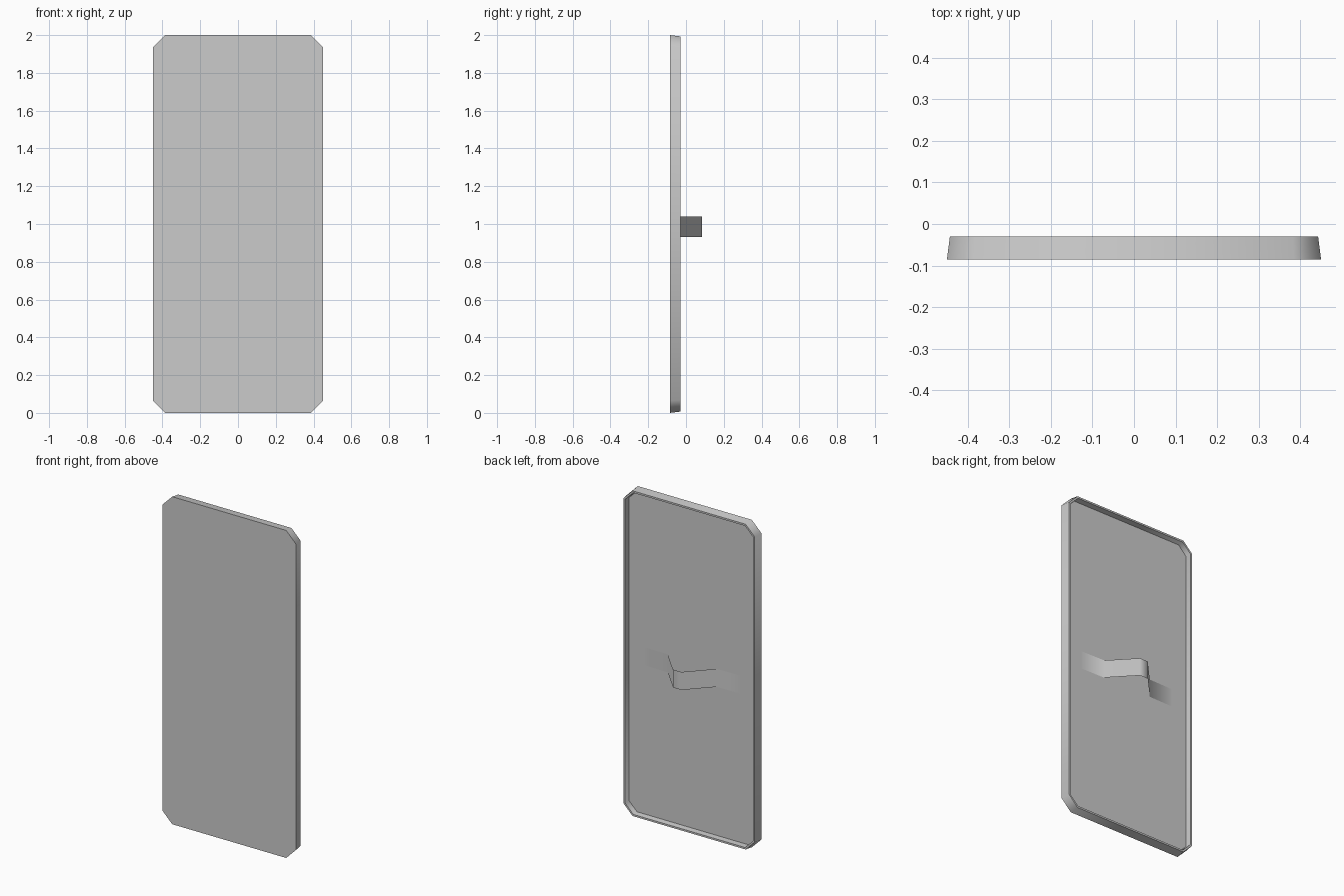
import bpy
import math

if "Cube" in bpy.data.objects:
    bpy.data.objects.remove(bpy.data.objects["Cube"])

HALF_W, HALF_H, CORNER = 0.45, 1.0, 0.065


def outline(inset, y):
    """Rectangle with cut corners, shrunk evenly by inset, at depth y."""
    w, h = HALF_W - inset, HALF_H - inset
    c = CORNER - 0.586 * inset
    quarter = [(w, h - c), (w - c, h)]
    right_left = quarter + [(-x, z) for x, z in reversed(quarter)]
    full = right_left + [(-x, -z) for x, z in right_left]
    return [(x, y, z + HALF_H) for x, z in full]


def make(name, verts, faces, angle):
    mesh = bpy.data.meshes.new(name)
    mesh.from_pydata(verts, [], faces)
    mesh.validate()
    mesh.shade_smooth()
    mesh.set_sharp_from_angle(angle=math.radians(angle))
    obj = bpy.data.objects.new(name, mesh)
    bpy.context.collection.objects.link(obj)
    return obj


# Shield plate: front face, tapered outer wall, thin rim, inner wall, recessed back
PANEL_Y = -0.065
rings = [(0.0, -0.085), (0.007, -0.03), (0.018, -0.03), (0.021, PANEL_Y)]
verts = [p for inset, y in rings for p in outline(inset, y)]
n = 8
faces = [tuple(range(n))]
for r in range(len(rings) - 1):
    for i in range(n):
        j = (i + 1) % n
        a, b = r * n, (r + 1) * n
        faces.append((a + j, a + i, b + i, b + j))
last = (len(rings) - 1) * n
faces.append(tuple(reversed(range(last, last + n))))
make("shield_plate", verts, faces, 50)

# Handle: thin bent strap standing off the back panel
half = [(0.325, PANEL_Y + 0.001), (0.165, PANEL_Y + 0.004), (0.028, 0.085)]
path = half + [(-x, y) for x, y in reversed(half)]
verts = [(x, y, z) for x, y in path for z in (0.93, 1.04)]
faces = [(2 * i, 2 * i + 2, 2 * i + 3, 2 * i + 1) for i in range(len(path) - 1)]
handle = make("handle_strap", verts, faces, 60)

# Face the strap outward, away from the panel
if handle.data.polygons[2].normal.y < 0:
    handle.data.flip_normals()
